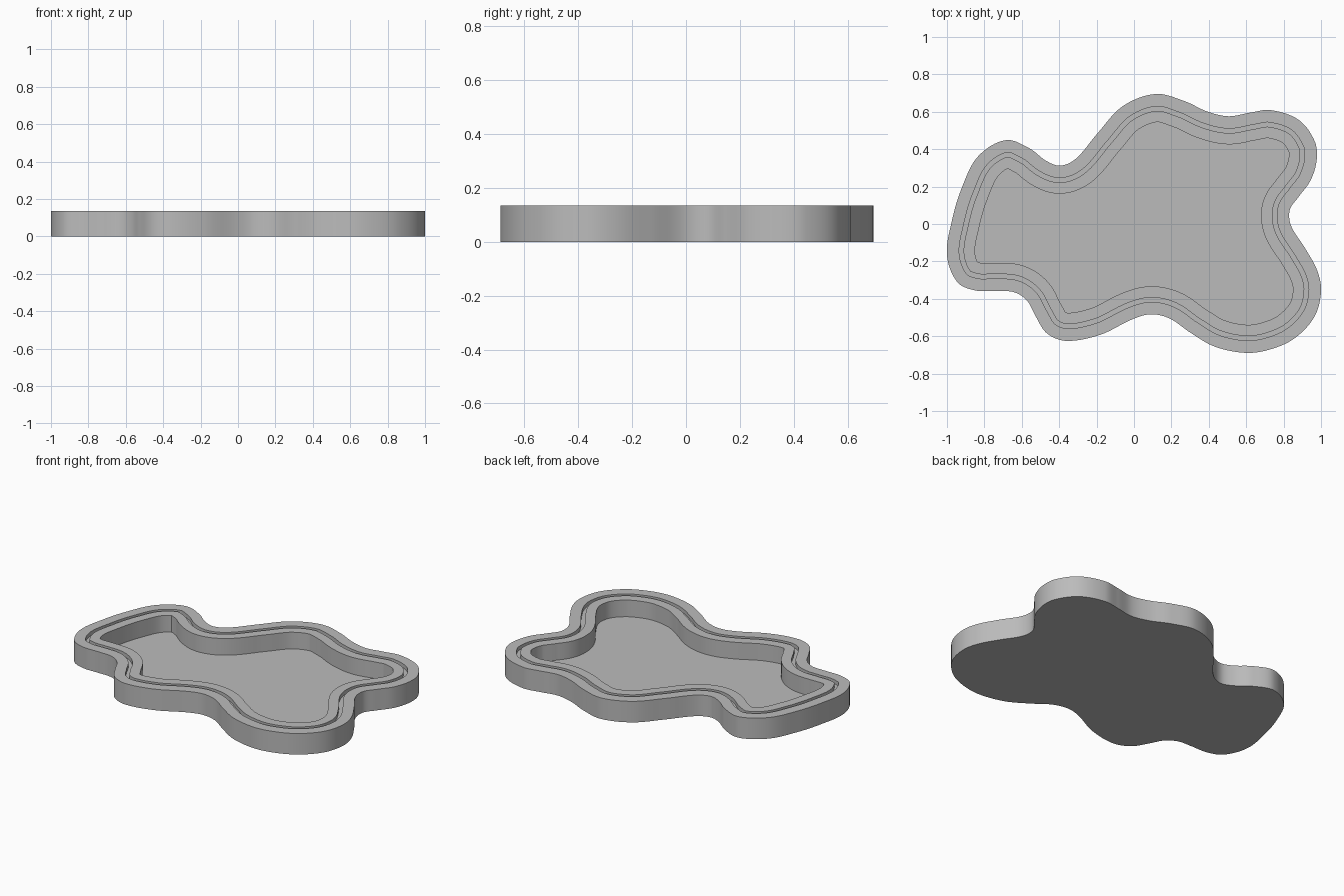
import bpy
import bmesh
from mathutils import Vector
from mathutils.geometry import interpolate_bezier
from mathutils.kdtree import KDTree

default_cube = bpy.data.objects.get("Cube")
if default_cube:
    bpy.data.objects.remove(default_cube, do_unlink=True)

HEIGHT, FLOOR, GROOVE = 0.135, 0.028, 0.11
STEPS = 10

# Control points of the wavy outer edge, clockwise from the left side
outline_points = [
    (-1.0, -.165), (-.973, .02), (-.922, .19), (-.835, .36), (-.687, .448),
    (-.56, .405), (-.47, .338), (-.393, .312), (-.31, .35), (-.195, .485),
    (-.06, .63), (.115, .695), (.27, .657), (.39, .602), (.505, .576),
    (.62, .595), (.73, .609), (.88, .557), (.965, .445), (.977, .345),
    (.945, .235), (.88, .145), (.833, .075), (.84, -.01), (.915, -.13),
    (.98, -.25), (1.0, -.36), (.965, -.495), (.86, -.61), (.73, -.67),
    (.597, -.689), (.43, -.655), (.3, -.58), (.19, -.505), (.09, -.483),
    (-.01, -.51), (-.18, -.592), (-.36, -.625), (-.465, -.585), (-.525, -.495),
    (-.572, -.41), (-.64, -.365), (-.74, -.358), (-.85, -.355), (-.945, -.31),
]


def smooth_loop(points):
    """Sample a closed smooth curve through the points."""
    pts = [Vector((x, y, 0)) for x, y in points]
    n = len(pts)
    tangents = [(pts[(i + 1) % n] - pts[i - 1]).normalized() for i in range(n)]
    loop = []
    for i in range(n):
        j = (i + 1) % n
        reach = (pts[j] - pts[i]).length / 3
        loop += interpolate_bezier(pts[i], pts[i] + tangents[i] * reach,
                                   pts[j] - tangents[j] * reach, pts[j], STEPS)[:-1]
    return loop


def inset_loop(loop, distance):
    """Offset the loop inward, collapsing any overlap into a clean corner."""
    n = len(loop)
    tree = KDTree(n)
    for i, p in enumerate(loop):
        tree.insert(p, i)
    tree.balance()
    moved, valid = [], []
    for i, p in enumerate(loop):
        t = (loop[(i + 1) % n] - loop[i - 1]).normalized()
        q = p + Vector((t.y, -t.x, 0)) * distance
        moved.append(q)
        valid.append(tree.find(q)[2] > distance - 0.002)
    result = []
    for i in range(n):
        if valid[i]:
            result.append(moved[i])
            continue
        a = b = i
        while not valid[a % n]:
            a -= 1
        while not valid[b % n]:
            b += 1
        result.append((moved[a % n] + moved[b % n]) / 2)
    return result


# Tray cross-section: inset from the edge and height, from base to cavity floor
section = [(0, 0), (0, HEIGHT), (.066, HEIGHT), (.066, GROOVE), (.09, GROOVE),
           (.09, HEIGHT), (.15, HEIGHT), (.15, FLOOR)]

outer = smooth_loop(outline_points)
bm = bmesh.new()
rings = []
for inset, z in section:
    loop = inset_loop(outer, inset) if inset else outer
    rings.append([bm.verts.new((p.x, p.y, z)) for p in loop])

# Walls, rim and groove
count = len(outer)
for low, high in zip(rings, rings[1:]):
    for i in range(count):
        j = (i + 1) % count
        bm.faces.new((low[i], low[j], high[j], high[i]))

# Underside and cavity floor
bm.faces.new(rings[0])
bm.faces.new(rings[-1])
bmesh.ops.remove_doubles(bm, verts=bm.verts, dist=0.0005)
bmesh.ops.triangulate(bm, faces=[f for f in bm.faces if len(f.verts) > 4])
bmesh.ops.recalc_face_normals(bm, faces=bm.faces)

mesh = bpy.data.meshes.new("grooved_tray")
bm.to_mesh(mesh)
bm.free()
tray = bpy.data.objects.new("grooved_tray", mesh)
bpy.context.collection.objects.link(tray)

# Plain grey finish
grey = bpy.data.materials.new("plain_grey")
grey.use_nodes = True
color = (0.5, 0.5, 0.5, 1)
grey.diffuse_color = color
grey.node_tree.nodes["Principled BSDF"].inputs["Base Color"].default_value = color
mesh.materials.append(grey)

bpy.ops.object.select_all(action="DESELECT")
tray.select_set(True)
bpy.context.view_layer.objects.active = tray
bpy.ops.object.shade_smooth_by_angle()
